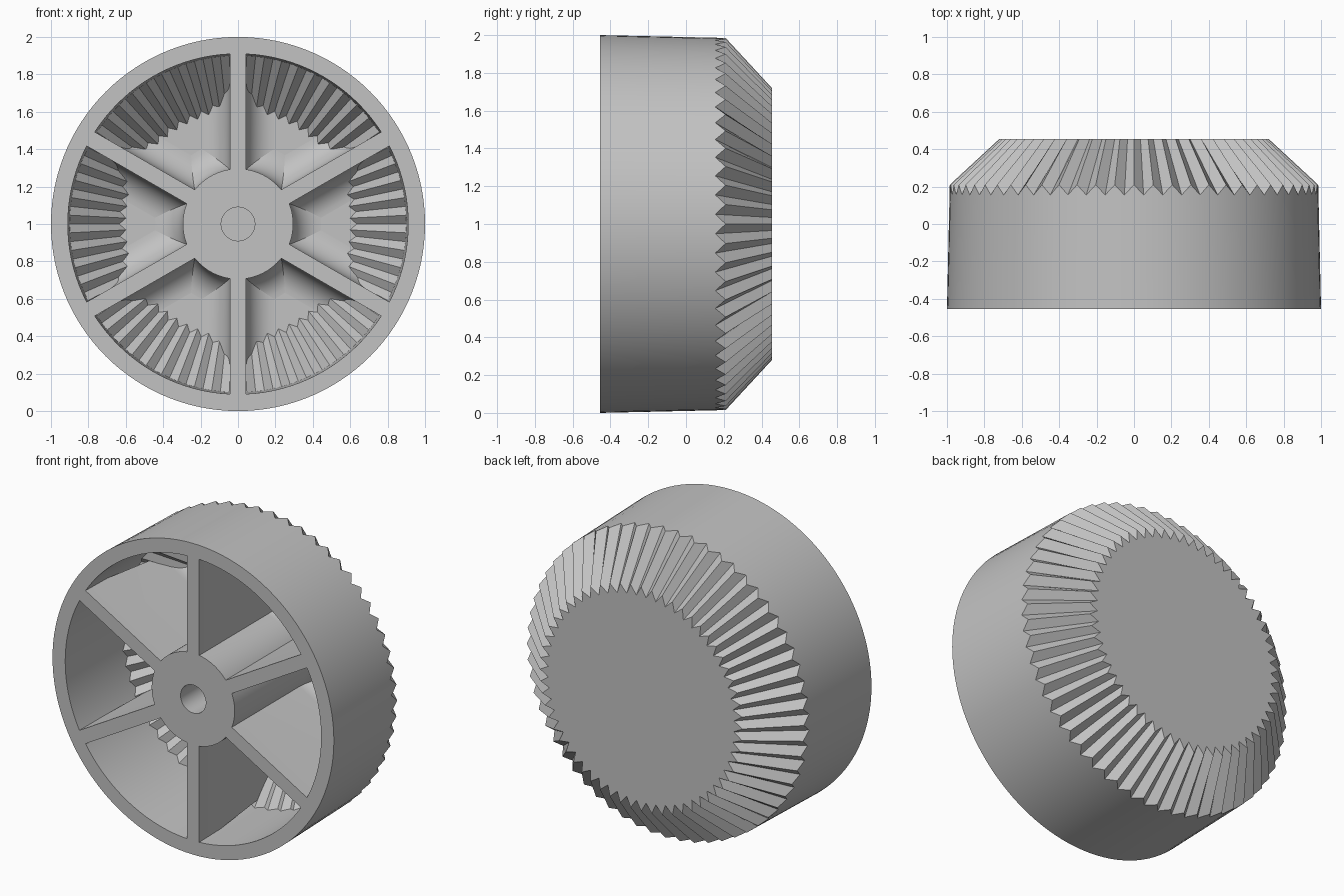
import bpy, bmesh
from math import sin, cos, pi, radians

if "Cube" in bpy.data.objects:
    bpy.data.objects.remove(bpy.data.objects["Cube"], do_unlink=True)

TEETH = 60
RIBS = 6
FRONT, FLOOR, BACK = -0.455, 0.38, 0.455
FILLET = 0.15
HUB_R, RIB_HALF = 0.295, 0.043

grey = bpy.data.materials.new("plain grey")
grey.use_nodes = True
grey.diffuse_color = (0.54, 0.54, 0.54, 1)
grey.node_tree.nodes["Principled BSDF"].inputs["Base Color"].default_value = grey.diffuse_color


def finish(bm, name):
    """Turn a bmesh into a smooth-shaded object with sharp creases."""
    bmesh.ops.remove_doubles(bm, verts=bm.verts, dist=1e-5)
    bmesh.ops.recalc_face_normals(bm, faces=bm.faces)
    mesh = bpy.data.meshes.new(name)
    bm.to_mesh(mesh)
    bm.free()
    mesh.materials.append(grey)
    obj = bpy.data.objects.new(name, mesh)
    bpy.context.collection.objects.link(obj)
    bpy.ops.object.select_all(action="DESELECT")
    obj.select_set(True)
    bpy.context.view_layer.objects.active = obj
    bpy.ops.object.shade_smooth_by_angle(angle=radians(30))
    return obj


def lathe(name, profiles, steps):
    """Spin (radius, depth) profiles about the wheel axis, alternating them."""
    bm = bmesh.new()
    columns = []
    for i in range(steps):
        a = 2 * pi * i / steps
        profile = profiles[i % len(profiles)]
        columns.append([bm.verts.new((r * cos(a), y, 1 + r * sin(a))) for r, y in profile])
    for i, col in enumerate(columns):
        nxt = columns[(i + 1) % steps]
        for j in range(len(col) - 1):
            quad = [col[j], nxt[j], nxt[j + 1], col[j + 1]]
            if profiles[0][j][0] == 0:
                quad = [col[j], nxt[j + 1], col[j + 1]]
            elif profiles[0][j + 1][0] == 0:
                quad = [col[j], nxt[j], col[j + 1]]
            bm.faces.new(quad)
    return finish(bm, name)


def foot(base, steps=10):
    """Concave fillet flaring from a wall at distance base down to the floor."""
    return [(base + FILLET * (1 - cos(t)), FLOOR - FILLET * (1 - sin(t)))
            for t in (pi / 2 * k / steps for k in range(steps + 1))]


# Shell: closed back, toothed chamfer outside and inside, open front
ridge = [(0, BACK), (0.72, BACK), (0.985, 0.21), (1, FRONT), (0.91, FRONT),
         (0.90, 0.135), (0.635, FLOOR), (0, FLOOR)]
valley = [(0, BACK), (0.66, BACK), (0.985, 0.155), (1, FRONT), (0.91, FRONT),
          (0.90, 0.10), (0.60, FLOOR), (0, FLOOR)]
lathe("toothed_shell", [ridge, valley], TEETH * 2)

# Hub with a blind axle hole and a filleted foot
hub = [(0, 0.1), (0.09, 0.1), (0.09, FRONT), (HUB_R, FRONT)]
hub += foot(HUB_R) + [(HUB_R + FILLET, FLOOR + 0.02), (0, FLOOR + 0.02)]
lathe("hub", [hub], 96)


def rib(index):
    """Radial web whose outer end follows the inside of the shell."""
    half = [(RIB_HALF, FRONT)] + foot(RIB_HALF)
    section = half + [(-w, y) for w, y in reversed(half)]
    a = pi / 6 + 2 * pi * index / RIBS
    bm = bmesh.new()
    rings = []
    for end in (0, 1):
        ring = []
        for w, y in section:
            r = min(0.93, 0.69 + (FLOOR - y) / 0.925) if end else HUB_R - 0.015
            ring.append(bm.verts.new((r * cos(a) - w * sin(a), y, 1 + r * sin(a) + w * cos(a))))
        rings.append(ring)
    n = len(section)
    for i in range(n):
        j = (i + 1) % n
        bm.faces.new((rings[0][i], rings[0][j], rings[1][j], rings[1][i]))
    # End caps as strips across the section, both hidden in hub and shell
    for ring in rings:
        for i in range(len(half) - 1):
            bm.faces.new((ring[i], ring[i + 1], ring[n - 2 - i], ring[n - 1 - i]))
    finish(bm, f"rib_{index + 1}")


for k in range(RIBS):
    rib(k)
